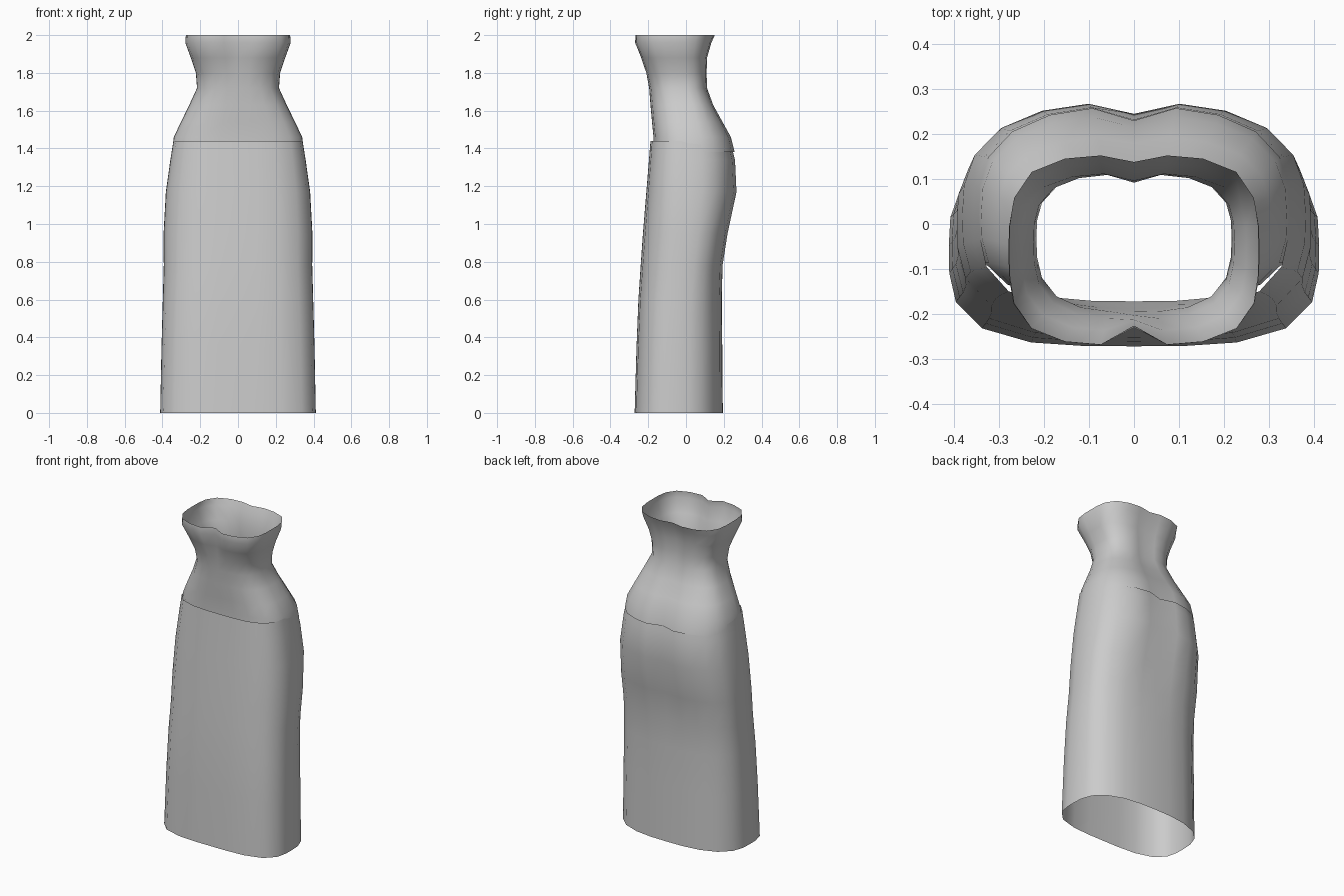
import bpy, bmesh, math

SIDES = 24

cloth = bpy.data.materials.new("grey_cloth")
cloth.diffuse_color = (0.6, 0.6, 0.6, 1)


def ring(z, w, front, back, mid, nf, nb, dip_f, dip_b):
    """Rounded-box outline with a soft centre crease at front and back."""
    pts = []
    for i in range(SIDES):
        a = 2 * math.pi * i / SIDES
        c, s = math.cos(a), math.sin(a)
        n = nb if s > 0 else nf
        r = (abs(c) ** n + abs(s) ** n) ** (-1 / n)
        depth = back - mid if s > 0 else mid - front
        x, y = w * c * r, mid + depth * s * r
        crease = max(0, 1 - abs(x) / (0.26 * w))
        y -= crease * (dip_b if s > 0 else -dip_f)
        pts.append((x, y, z))
    return pts


def tube(name, rows):
    """Open cloth tube lofted through the rings."""
    bm = bmesh.new()
    loops = [[bm.verts.new(p) for p in ring(*row)] for row in rows]
    for lo, hi in zip(loops, loops[1:]):
        for i in range(SIDES):
            j = (i + 1) % SIDES
            bm.faces.new((lo[i], lo[j], hi[j], hi[i])).smooth = True
    mesh = bpy.data.meshes.new(name)
    bm.to_mesh(mesh)
    bm.free()
    mesh.materials.append(cloth)
    obj = bpy.data.objects.new(name, mesh)
    bpy.context.collection.objects.link(obj)


# Long skirt: z, half width, front, back, middle, front/back squareness, creases
tube("skirt", [
    (0.00, 0.412, -0.272, 0.195, -0.05, 3.5, 2.8, 0.0, 0.0),
    (0.35, 0.405, -0.262, 0.192, -0.04, 3.4, 2.8, 0.0, 0.0),
    (0.60, 0.398, -0.252, 0.190, -0.03, 3.3, 2.8, 0.0, 0.0),
    (0.78, 0.393, -0.240, 0.195, -0.01, 3.2, 2.8, 0.0, 0.005),
    (0.95, 0.394, -0.228, 0.222, 0.01, 3.2, 2.8, 0.0, 0.015),
    (1.17, 0.382, -0.210, 0.270, 0.02, 3.2, 2.7, 0.0, 0.025),
    (1.34, 0.358, -0.196, 0.262, 0.02, 3.3, 2.7, 0.0, 0.03),
    (1.44, 0.342, -0.188, 0.235, 0.02, 3.4, 2.7, 0.0, 0.03),
])

# Fitted top: hem tucked in at the front, narrow waist, flared upper edge
tube("bodice", [
    (1.38, 0.350, -0.172, 0.260, 0.02, 3.2, 2.7, 0.0, 0.03),
    (1.46, 0.340, -0.172, 0.240, 0.02, 3.2, 2.7, 0.0, 0.025),
    (1.54, 0.302, -0.180, 0.195, 0.01, 3.1, 2.8, 0.0, 0.015),
    (1.63, 0.258, -0.188, 0.145, 0.0, 3.0, 2.9, 0.0, 0.015),
    (1.72, 0.217, -0.195, 0.112, -0.03, 3.0, 3.0, 0.0, 0.018),
    (1.80, 0.223, -0.211, 0.110, -0.04, 3.1, 3.1, 0.008, 0.018),
    (1.88, 0.250, -0.238, 0.112, -0.05, 3.3, 3.3, 0.025, 0.016),
    (1.96, 0.279, -0.270, 0.135, -0.06, 3.5, 3.5, 0.04, 0.015),
    (2.00, 0.276, -0.268, 0.153, -0.06, 3.6, 3.6, 0.042, 0.015),
])
